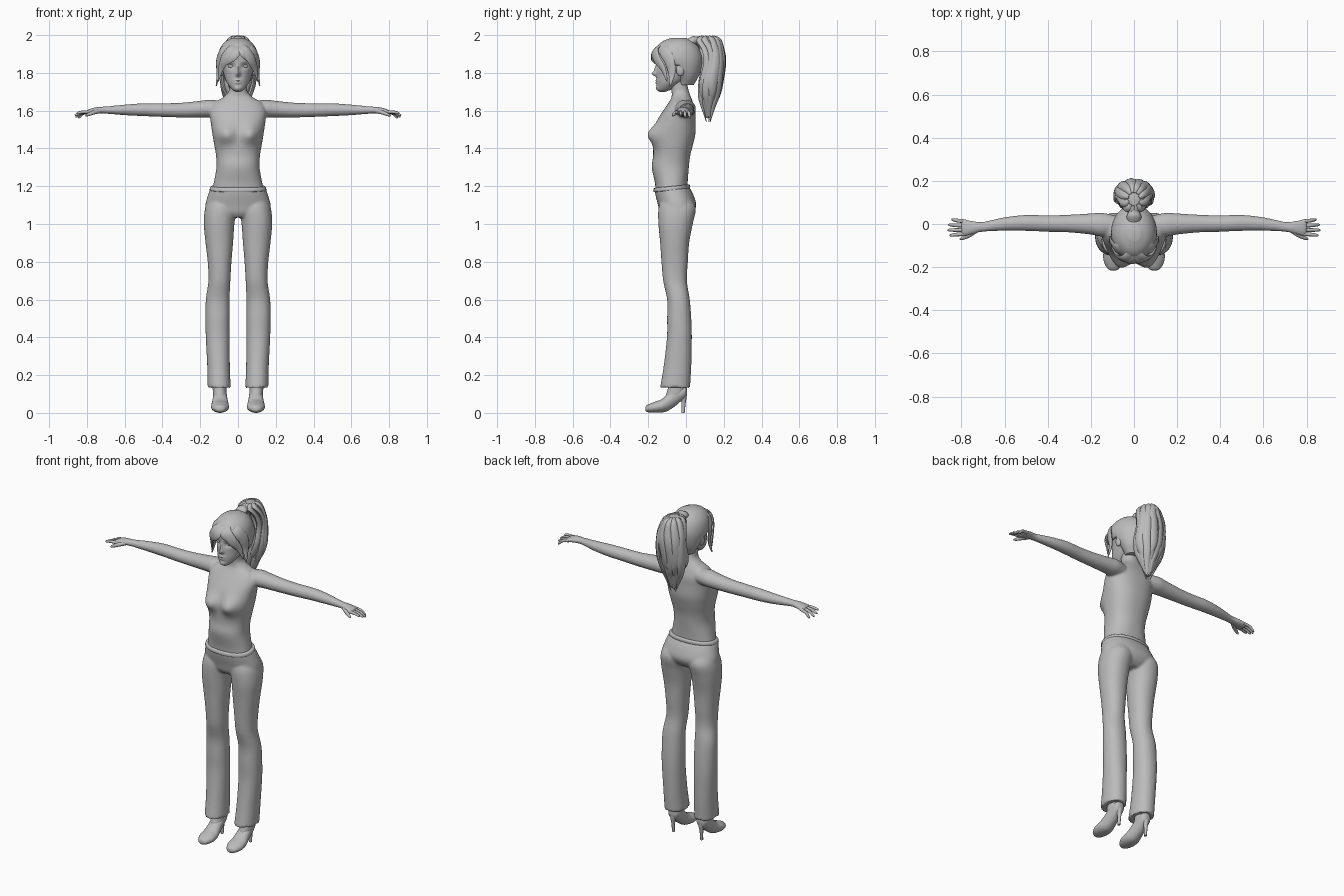
import bpy, bmesh, math
from mathutils import Vector, Matrix

grey = bpy.data.materials.new("plain grey")
grey.diffuse_color = (0.5, 0.5, 0.5, 1)


def spline(rows, sub):
    """Smoothly resample rows of numbers."""
    out = []
    for i in range(len(rows) - 1):
        a, b, c, d = (rows[max(i - 1, 0)], rows[i], rows[i + 1], rows[min(i + 2, len(rows) - 1)])
        for k in range(sub):
            t = k / sub
            out.append([0.5 * (2 * q + (r - p) * t + (2 * p - 5 * q + 4 * r - s) * t * t
                               + (3 * q - p - 3 * r + s) * t ** 3)
                        for p, q, r, s in zip(a, b, c, d)])
    return out + [list(rows[-1])]


def skin(bm, sections, n, p=2.0):
    """Bridge oval sections given as (centre, half axis, half axis)."""
    loops = []
    for c, u, v in sections:
        loop = []
        for k in range(n):
            a = math.tau * k / n
            ca, sa = math.cos(a), math.sin(a)
            ca = math.copysign(abs(ca) ** (2 / p), ca)
            sa = math.copysign(abs(sa) ** (2 / p), sa)
            loop.append(bm.verts.new(c + u * ca + v * sa))
        loops.append(loop)
    for a, b in zip(loops, loops[1:]):
        for k in range(n):
            j = (k + 1) % n
            bm.faces.new((a[k], a[j], b[j], b[k]))
    bm.faces.new(loops[0][::-1])
    bm.faces.new(loops[-1])


def loft(bm, axis, rows, n=32, sub=5, p=2.0):
    """Rows: position on axis, two centre coordinates, two radii."""
    i = "xyz".index(axis)
    j, k = [m for m in range(3) if m != i]
    sections = []
    for t, c1, c2, r1, r2 in spline(rows, sub):
        c, u, v = Vector(), Vector(), Vector()
        c[i], c[j], c[k] = t, c1, c2
        u[j], v[k] = max(r1, 0.002), max(r2, 0.002)
        sections.append((c, u, v))
    skin(bm, sections, n, p)


def strand(bm, rows, hub, n=10, sub=5):
    """Rows: x, y, z, half width, half thickness; flat side faces the hub."""
    pts = spline(rows, sub)
    sections = []
    for i, (x, y, z, w, t) in enumerate(pts):
        c = Vector((x, y, z))
        tan = Vector(pts[min(i + 1, len(pts) - 1)][:3]) - Vector(pts[max(i - 1, 0)][:3])
        side = tan.cross(c - Vector(hub)).normalized()
        out = side.cross(tan).normalized()
        sections.append((c, side * max(w, 0.001), out * max(t, 0.001)))
    skin(bm, sections, n)


def ball(bm, centre, size):
    m = Matrix.Translation(centre) @ Matrix.Diagonal((*size, 1))
    bmesh.ops.create_uvsphere(bm, u_segments=20, v_segments=12, radius=1, matrix=m)


def finish(name, bm, voxel=0, thickness=0):
    bmesh.ops.recalc_face_normals(bm, faces=bm.faces)
    me = bpy.data.meshes.new(name)
    bm.to_mesh(me)
    bm.free()
    me.materials.append(grey)
    ob = bpy.data.objects.new(name, me)
    bpy.context.collection.objects.link(ob)
    bpy.ops.object.select_all(action='DESELECT')
    ob.select_set(True)
    bpy.context.view_layer.objects.active = ob
    bpy.ops.object.shade_smooth_by_angle(angle=math.radians(50))
    if thickness:
        ob.modifiers.new("thickness", 'SOLIDIFY').thickness = thickness
    if voxel:
        r = ob.modifiers.new("blend", 'REMESH')
        r.mode, r.voxel_size, r.use_smooth_shade = 'VOXEL', voxel, True
        s = ob.modifiers.new("soften", 'SMOOTH')
        s.factor, s.iterations = 0.5, 5


def bell(*terms):
    return math.exp(-sum((d / s) ** 2 for d, s in terms))


# Torso, neck and arms blended into one skin
bm = bmesh.new()
loft(bm, 'z', [(1.17, 0, -.075, .138, .085), (1.22, 0, -.078, .128, .087), (1.30, 0, -.083, .114, .098),
               (1.36, 0, -.076, .116, .098), (1.42, 0, -.068, .126, .105), (1.48, 0, -.06, .136, .11),
               (1.55, 0, -.05, .146, .10), (1.60, 0, -.036, .15, .085), (1.64, 0, -.028, .13, .066),
               (1.67, 0, -.025, .08, .052), (1.70, 0, -.03, .05, .046), (1.74, 0, -.038, .046, .045),
               (1.80, 0, -.04, .046, .045)], n=64, p=2.3)
for v in bm.verts:
    if v.co.y < -.09:
        v.co.y -= .042 * bell((abs(v.co.x) - .068, .052), (v.co.z - 1.475, .05))
for s in (1, -1):
    loft(bm, 'x', [(s * x, *r) for x, *r in (
        (.09, -.005, 1.61, .045, .042), (.15, -.003, 1.611, .055, .047), (.20, 0, 1.608, .049, .044),
        (.30, .002, 1.603, .041, .039), (.40, .002, 1.603, .038, .036), (.50, .005, 1.605, .037, .034),
        (.60, 0, 1.604, .031, .028), (.70, -.013, 1.603, .023, .019), (.74, -.016, 1.602, .029, .018),
        (.78, -.018, 1.596, .038, .015), (.80, -.018, 1.591, .036, .012))])
finish("body", bm, voxel=.006)

# Fingers and thumbs
bm = bmesh.new()
for s in (1, -1):
    for y, tip, length, drop in ((.012, .02, .062, .026), (-.008, -.004, .077, .022),
                                 (-.028, -.028, .08, .014), (-.046, -.052, .07, .004)):
        strand(bm, [(s * .78, y, 1.594, .009, .009), (s * (.79 + length * .45), (y + tip) / 2, 1.594 - drop * .3, .0085, .0085),
                    (s * (.784 + length * .9), tip, 1.592 - drop, .0065, .0065),
                    (s * (.784 + length), tip, 1.59 - drop, .003, .003)], (s * .8, 0, -9))
    strand(bm, [(s * .735, -.03, 1.598, .013, .012), (s * .765, -.052, 1.59, .011, .011),
                (s * .795, -.066, 1.578, .008, .008), (s * .808, -.07, 1.572, .003, .003)], (s * .8, 0, -9))
finish("fingers", bm)

# Trousers
bm = bmesh.new()
loft(bm, 'z', [(1.195, 0, -.075, .145, .093), (1.15, 0, -.06, .16, .101), (1.10, 0, -.047, .173, .101),
               (1.06, 0, -.05, .165, .088), (1.035, 0, -.055, .10, .065)], n=48, p=2.2)
for s in (1, -1):
    loft(bm, 'z', [(z, s * x, *r) for z, x, *r in (
        (1.13, .085, -.05, .07, .08), (1.08, .091, -.047, .084, .099), (1.0, .1, -.055, .081, .091),
        (.9, .099, -.06, .073, .077), (.8, .0975, -.06, .063, .07), (.7, .0985, -.058, .058, .063),
        (.6, .1075, -.04, .063, .06), (.5, .1085, -.036, .064, .064), (.4, .1075, -.035, .063, .066),
        (.25, .103, -.045, .06, .073), (.14, .10, -.057, .061, .079), (.134, .10, -.057, .061, .079))], p=2.15)
finish("trousers", bm, voxel=.007)

# Waistband, higher at the back
bm = bmesh.new()
loft(bm, 'z', [(1.178, 0, -.075, .146, .094), (1.182, 0, -.075, .15, .097), (1.196, 0, -.075, .147, .096),
               (1.20, 0, -.075, .142, .09)], n=48, sub=2, p=2.2)
for v in bm.verts:
    v.co.z += .1 * (v.co.y + .075)
finish("waistband", bm)

# High-heeled shoes
bm = bmesh.new()
for s in (1, -1):
    loft(bm, 'y', [(y, s * .095, *r) for y, *r in (
        (-.215, .022, .012, .010), (-.205, .023, .029, .019), (-.17, .029, .046, .028),
        (-.13, .037, .047, .035), (-.10, .054, .042, .045), (-.06, .084, .037, .05),
        (-.03, .102, .034, .043), (-.005, .112, .027, .032), (.004, .115, .012, .015))], n=24)
    loft(bm, 'z', [(.05, s * .095, -.08, .028, .03), (.09, s * .096, -.06, .035, .047),
                   (.13, s * .098, -.05, .036, .046), (.19, s * .1, -.05, .038, .046)], n=24)
    loft(bm, 'z', [(0, s * .095, -.016, .008, .009), (.05, s * .095, -.013, .010, .011),
                   (.09, s * .095, -.014, .018, .018), (.12, s * .095, -.022, .026, .024)], n=16)
finish("shoes", bm)

# Head with modelled nose, brow, eye sockets and lips
bm = bmesh.new()
loft(bm, 'z', [(1.70, 0, -.122, .014, .016), (1.715, 0, -.112, .034, .04), (1.75, 0, -.085, .06, .07),
               (1.80, 0, -.052, .077, .103), (1.85, 0, -.042, .085, .113), (1.90, 0, -.042, .086, .115),
               (1.95, 0, -.042, .068, .09), (1.978, 0, -.042, .03, .04)], n=96, sub=9)
for v in bm.verts:
    x, y, z = v.co
    if y < -.09:
        e = (abs(x) - .034, .019)
        v.co.y += (.012 * bell(e, (z - 1.835, .013)) - .003 * bell(e, (z - 1.86, .009))
                   - .024 * bell((x, .011), (z - 1.795, .013)) - .012 * bell((x, .009), (z - 1.82, .022))
                   - .007 * bell((x, .02), (z - 1.761, .005)) - .008 * bell((x, .017), (z - 1.748, .006))
                   - .006 * bell((x, .02), (z - 1.715, .014)))
for s in (1, -1):
    ball(bm, (s * .034, -.128, 1.835), (.018, .011, .010))
    ball(bm, (s * .086, -.03, 1.815), (.012, .022, .032))
finish("head", bm)

# Hair cap, open over the face
bm = bmesh.new()
loft(bm, 'z', [(1.735, 0, .0, .05, .04), (1.78, 0, .004, .078, .062), (1.83, 0, -.02, .098, .104),
               (1.88, 0, -.04, .106, .128), (1.93, 0, -.044, .095, .114), (1.965, 0, -.044, .068, .083),
               (1.985, 0, -.04, .03, .038)], n=64)
face = [f for f in bm.faces if f.calc_center_median().y < -.035 - .045 * (f.calc_center_median().z > 1.84)
        and f.calc_center_median().z < 1.905]
bmesh.ops.delete(bm, geom=face, context='FACES')
finish("hair_cap", bm, thickness=.01)

# Fringe and side locks
bm = bmesh.new()
hub = (0, -.04, 1.85)
for s in (1, -1):
    strand(bm, [(0, -.10, 1.965, .012, .006), (s * .035, -.158, 1.925, .026, .009), (s * .068, -.155, 1.875, .028, .009),
                (s * .092, -.12, 1.82, .018, .008), (s * .104, -.10, 1.755, .003, .003)], hub)
    strand(bm, [(s * .01, -.08, 1.975, .015, .006), (s * .072, -.115, 1.925, .03, .009), (s * .1, -.09, 1.87, .03, .009),
                (s * .104, -.075, 1.80, .02, .008), (s * .115, -.085, 1.73, .003, .003)], hub)
strand(bm, [(.012, -.11, 1.963, .012, .006), (-.005, -.165, 1.92, .026, .008), (-.032, -.174, 1.882, .024, .008),
            (-.07, -.15, 1.84, .003, .003)], hub)
strand(bm, [(.008, -.11, 1.963, .012, .006), (.022, -.165, 1.92, .024, .008), (.045, -.166, 1.89, .022, .008),
            (.078, -.14, 1.85, .003, .003)], hub)
finish("fringe", bm)

# Ponytail core, tie and outer locks
bm = bmesh.new()
core = [(1.993, 0, .115, .025, .03), (1.975, 0, .117, .048, .058), (1.92, 0, .14, .066, .052),
        (1.85, 0, .15, .077, .05), (1.75, 0, .135, .085, .052), (1.68, 0, .125, .072, .046),
        (1.62, 0, .12, .046, .032), (1.56, 0, .12, .014, .012)]
loft(bm, 'z', core)
loft(bm, 'y', [(.0, 0, 1.95, .03, .025), (.035, 0, 1.968, .034, .026), (.06, 0, 1.972, .026, .02),
               (.10, 0, 1.972, .04, .022)], n=20)
for k in range(12):
    a = math.tau * (k + .5) / 12
    end = (.035, .0, .06, .02)[k % 4]
    rows = []
    for i, (z, _, cy, rx, ry) in enumerate(core):
        b = a + .14 * math.sin(i * 1.3 + k)
        w = (.008, .018, .023, .026, .027, .023, .014, .002)[i]
        z = z + end * (i / 7) ** 2 - .02 * (i == 7)
        rows.append((rx * math.cos(b), cy + ry * math.sin(b), z, w, min(.012, w * .6)))
    strand(bm, rows, (0, .12, 1.78), n=8, sub=4)
finish("ponytail", bm)
